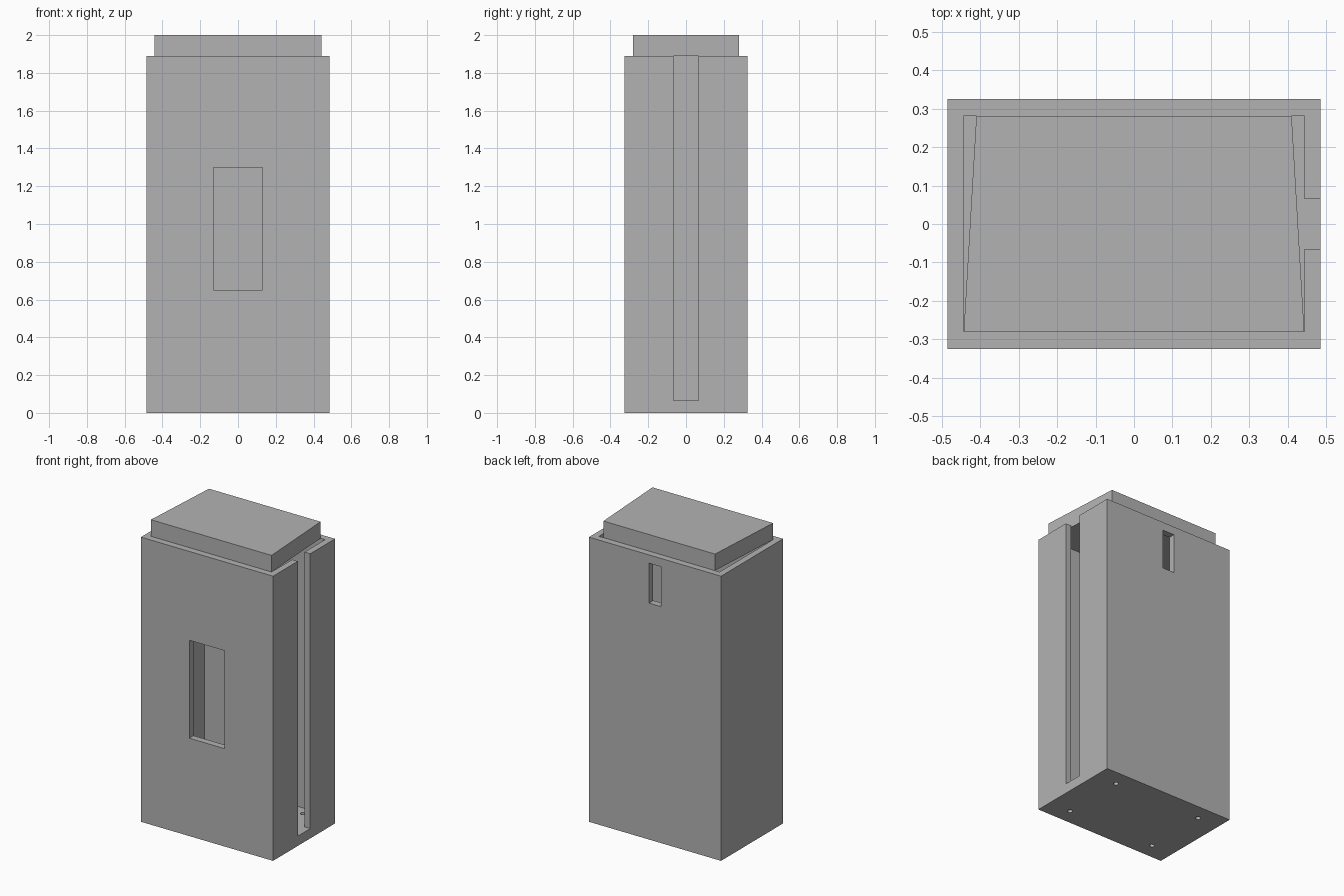
import bpy, bmesh, math

if "Cube" in bpy.data.objects:
    bpy.data.objects.remove(bpy.data.objects["Cube"])

grey = bpy.data.materials.new("plain grey")
grey.diffuse_color = (0.45, 0.45, 0.45, 1)
grey.use_nodes = True
grey.node_tree.nodes["Principled BSDF"].inputs["Base Color"].default_value = grey.diffuse_color


def prism(name, outline, z0, z1):
    """Extrude a plan outline (counter-clockwise) from z0 to z1."""
    bm = bmesh.new()
    face = bm.faces.new([bm.verts.new((x, y, z0)) for x, y in outline])
    top = bmesh.ops.extrude_face_region(bm, geom=[face])["geom"]
    verts = [g for g in top if isinstance(g, bmesh.types.BMVert)]
    bmesh.ops.translate(bm, verts=verts, vec=(0, 0, z1 - z0))
    bmesh.ops.recalc_face_normals(bm, faces=bm.faces)
    mesh = bpy.data.meshes.new(name)
    bm.to_mesh(mesh)
    bm.free()
    mesh.materials.append(grey)
    obj = bpy.data.objects.new(name, mesh)
    bpy.context.collection.objects.link(obj)
    return obj


def rect(x0, x1, y0, y1):
    return [(x0, y0), (x1, y0), (x1, y1), (x0, y1)]


def cut(target, cutter):
    """Subtract the cutter from the target and remove the cutter."""
    mod = target.modifiers.new("cut", 'BOOLEAN')
    mod.operation = 'DIFFERENCE'
    mod.solver = 'EXACT'
    mod.object = cutter
    cutter.hide_render = True
    bpy.context.view_layer.objects.active = target
    bpy.ops.object.modifier_apply(modifier=mod.name)
    bpy.data.objects.remove(cutter)


W, D, H = 0.485, 0.325, 1.89      # half width, half depth, body height
IX, IY, FLOOR = 0.443, 0.281, 0.065   # cavity half sizes and floor level
S = 0.065                         # half width of the side slot

# Open box body
body = prism("box_body", rect(-W, W, -D, D), 0, H)

# Cavity together with the full-height slot in the right wall
cavity = [(-IX, -IY), (IX, -IY), (IX, -S), (W + 0.1, -S),
          (W + 0.1, S), (IX, S), (IX, IY), (-IX, IY)]
cut(body, prism("cavity_cutter", cavity, FLOOR, H + 0.1))

# Front window and small back window
cut(body, prism("front_window_cutter", rect(-0.13, 0.13, -D - 0.1, -IY + 0.1), 0.65, 1.3))
cut(body, prism("back_window_cutter", rect(-0.044, 0.044, IY - 0.1, D + 0.1), 1.57, 1.835))

# Four screw holes through the floor
for sx in (-1, 1):
    for sy in (-1, 1):
        ring = [(sx * 0.325 + 0.016 * math.cos(a), sy * 0.217 + 0.016 * math.sin(a))
                for a in (i * math.tau / 24 for i in range(24))]
        cut(body, prism("hole_cutter", ring, -0.1, FLOOR + 0.1))

# Tapered lid block resting at rim level
prism("tapered_lid", [(-IX, -IY), (IX, -IY), (0.41, IY), (-0.41, IY)], H, 2.0)
